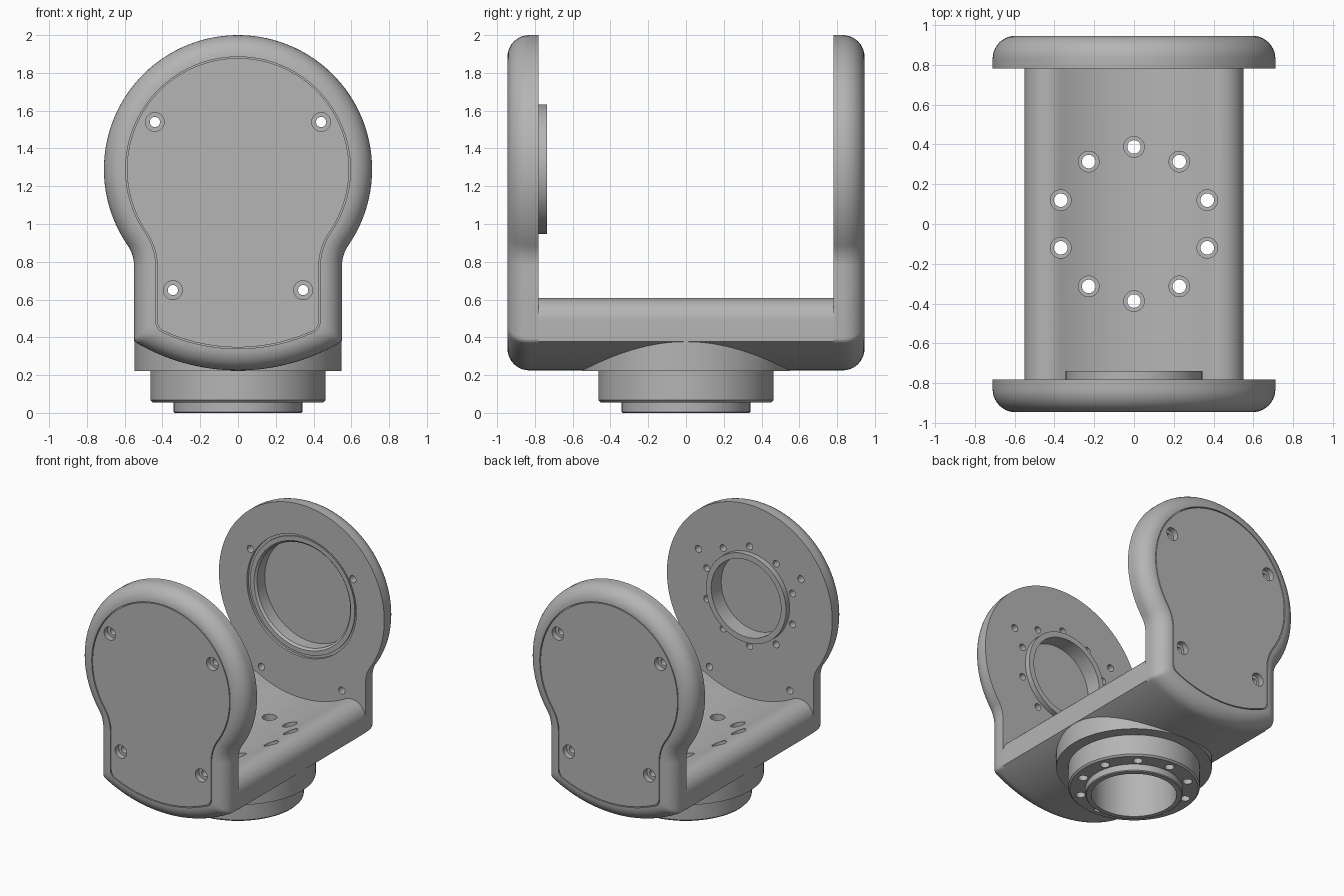
import bpy, bmesh
from math import sin, cos, pi, sqrt, atan2
from mathutils import Vector

cube = bpy.data.objects.get("Cube")
if cube:
    bpy.data.objects.remove(cube, do_unlink=True)

grey = bpy.data.materials.new("satin grey")
grey.use_nodes = True
grey.diffuse_color = (0.46, 0.46, 0.46, 1)
grey.node_tree.nodes["Principled BSDF"].inputs["Base Color"].default_value = grey.diffuse_color

HUB = 1.29        # height of the pivot axis
HEAD = 0.71       # radius of the round head
HALF = 0.55       # half width of neck and bridge
BELLY = 1.065     # radius of the curved underside
TROUGH = 0.79     # radius of the curved upper side of the bridge
INNER, OUTER = 0.78, 0.945


# ---------- helpers ----------
def arc(cx, cz, r, a0, a1, n):
    return [(cx + r * cos(a0 + (a1 - a0) * i / n), cz + r * sin(a0 + (a1 - a0) * i / n))
            for i in range(n + 1)]


def mirrored(half):
    half = [(0, half[0][1])] + half[1:-1] + [(0, half[-1][1])]
    return half + [(-x, z) for x, z in reversed(half[1:-1])]


def add_loft(bm, rings):
    """Skin a stack of rings and cap both ends."""
    loops = [[bm.verts.new(p) for p in ring] for ring in rings]
    n = len(loops[0])
    faces = [bm.faces.new((a[i], a[(i + 1) % n], b[(i + 1) % n], b[i]))
             for a, b in zip(loops, loops[1:]) for i in range(n)]
    faces += [bm.faces.new(loops[0]), bm.faces.new(loops[-1])]
    bmesh.ops.recalc_face_normals(bm, faces=faces)


def turned(layers, centre, axis, n=64):
    """Rings of a turned part: layers are (radius, position along axis)."""
    rings = []
    for r, h in layers:
        flat = arc(0, 0, r, 0, 2 * pi * (n - 1) / n, n - 1)
        if axis == "Z":
            rings.append([Vector((centre[0] + u, centre[1] + v, h)) for u, v in flat])
        else:
            rings.append([Vector((centre[0] + u, h, centre[1] + v)) for u, v in flat])
    return rings


def make(name, *lofts):
    bm = bmesh.new()
    for rings in lofts:
        add_loft(bm, rings)
    mesh = bpy.data.meshes.new(name)
    bm.to_mesh(mesh)
    bm.free()
    mesh.materials.append(grey)
    obj = bpy.data.objects.new(name, mesh)
    bpy.context.collection.objects.link(obj)
    return obj


def combine(target, tool, operation):
    mod = target.modifiers.new(operation, "BOOLEAN")
    mod.operation, mod.solver, mod.object = operation, "EXACT", tool
    bpy.ops.object.select_all(action="DESELECT")
    bpy.context.view_layer.objects.active = target
    target.select_set(True)
    bpy.ops.object.modifier_apply(modifier=mod.name)
    bpy.data.objects.remove(tool, do_unlink=True)


def smooth(obj):
    bpy.ops.object.select_all(action="DESELECT")
    bpy.context.view_layer.objects.active = obj
    obj.select_set(True)
    bpy.ops.object.shade_smooth_by_angle(angle=0.5)


def keyhole(d):
    """Keyhole outline moved inward by d."""
    f = 0.2                                             # neck fillet
    drop = sqrt((HEAD + f) ** 2 - (HALF + f) ** 2)
    a = atan2(-drop, HALF + f)
    half = arc(0, HUB, HEAD - d, pi / 2, a, 40)
    half += arc(HALF + f, HUB - drop, f + d, pi + a, pi, 10)[1:]
    c = 0.03 + 0.25 * d                                 # lower corner
    cx = HALF - d - c
    cz = HUB - sqrt((BELLY - d - c) ** 2 - cx ** 2)
    b = atan2(cz - HUB, cx)
    half += arc(cx, cz, c, 0, b, 6)
    half += arc(0, HUB, BELLY - d, b, -pi / 2, 16)[1:]
    return mirrored(half)


def keyhole_rings(layers, side):
    return [[Vector((x, side * y, z)) for x, z in keyhole(d)] for y, d in layers]


bolt_circle = [(0.387 * sin(k * pi / 5), 0.387 * cos(k * pi / 5)) for k in range(10)]
corner_screws = [(s * x, z) for s in (-1, 1) for x, z in ((0.44, 1.54), (0.345, 0.65))]

# ---------- side plates with flush covers ----------
EDGE = 0.115
plate_layers = [(INNER, 0)] + [
    (OUTER - EDGE + EDGE * sin(t), EDGE * (1 - cos(t)))
    for t in [i * pi / 20 for i in range(11)]] + [(0.925, EDGE)]

for side, label in ((-1, "front"), (1, "back")):
    plate = make(label + "_plate", keyhole_rings(plate_layers, side))
    cover = make(label + "_cover", keyhole_rings([(0.92, 0.122), (0.944, 0.122)], side))

    def screws():
        steps = [(0.05, 1), (0.05, 0.9), (0.027, 0.9), (0.027, 0.7)]
        return [turned([(r, side * y) for r, y in steps], p, "Y", 24) for p in corner_screws]

    if side < 0:
        # raised bearing boss with a ring of bolt holes
        boss = make("boss", turned([(0.343, -0.80), (0.343, -0.737)], (0, HUB), "Y"))
        combine(plate, boss, "UNION")
        cuts = [turned([(0.30, -0.6), (0.30, -0.86)], (0, HUB), "Y")]
        cuts += [turned([(0.026, -0.7), (0.026, -0.86)], (x, HUB + z), "Y", 24)
                 for x, z in bolt_circle]
    else:
        # stepped bearing seat
        seat = [(0.47, 0.7), (0.47, 0.8), (0.45, 0.8), (0.45, 0.79),
                (0.415, 0.79), (0.40, 0.805), (0.40, 0.9)]
        cuts = [turned(seat, (0, HUB), "Y")]
    combine(plate, make("plate_cutter", *cuts, *screws()), "DIFFERENCE")
    combine(cover, make("cover_cutter", *screws()), "DIFFERENCE")
    smooth(plate)
    smooth(cover)

# ---------- bridge: curved trough with rounded rims ----------
RIM = 0.12
rx = HALF - RIM
rz = HUB - sqrt((TROUGH + RIM) ** 2 - rx ** 2)
lean = atan2(HUB - rz, -rx)
side_angle = atan2(-sqrt(BELLY ** 2 - HALF ** 2), HALF)
section = arc(0, HUB, BELLY, -pi / 2, side_angle, 16)
section += arc(rx, rz, RIM, 0, lean, 14)
section += arc(0, HUB, TROUGH, lean - pi, -pi / 2, 16)[1:]
section = mirrored(section)
bridge = make("bridge", [[Vector((x, y, z)) for x, z in section] for y in (-INNER, INNER)])

# round pad, collar and spigot under the bridge
mount = [(0.548, 0.42), (0.548, 0.223), (0.463, 0.223), (0.463, 0.067),
         (0.451, 0.055), (0.341, 0.055), (0.341, 0.006), (0.335, 0)]
combine(bridge, make("mount", turned(mount, (0, 0), "Z", 96)), "UNION")

# blind bore and counterbored bolt holes
bore = turned([(0.30, -0.1), (0.30, 0.36)], (0, 0), "Z")
bolt = [(0.052, 0.9), (0.052, 0.45), (0.034, 0.45), (0.034, -0.1)]
bolts = [turned(bolt, p, "Z", 24) for p in bolt_circle]
combine(bridge, make("bridge_cutter", bore, *bolts), "DIFFERENCE")
smooth(bridge)
